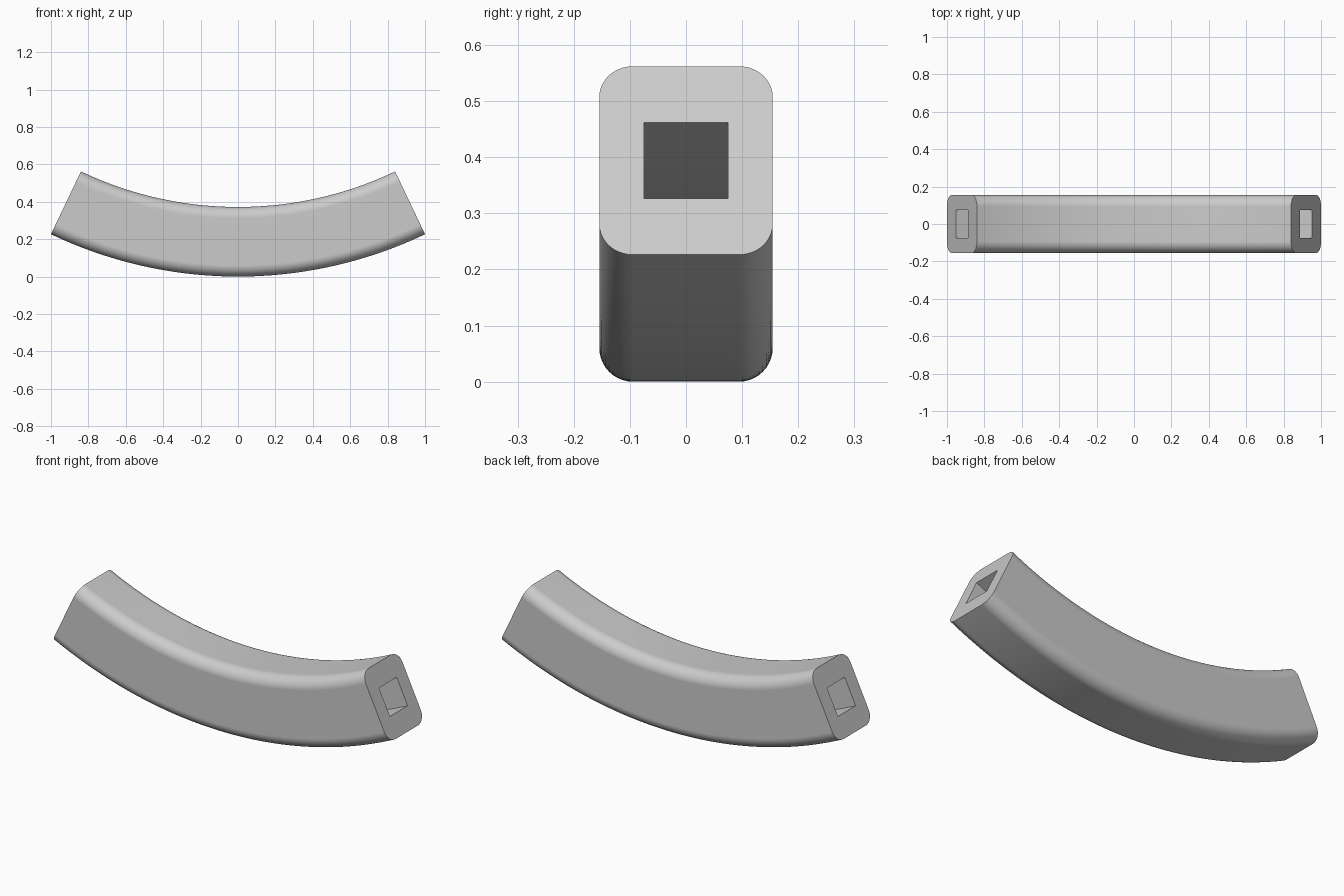
import bpy, bmesh
from math import sin, cos, pi, radians

cube = bpy.data.objects.get("Cube")
if cube:
    bpy.data.objects.remove(cube, do_unlink=True)

OUTER_R = 2.323            # radius of the underside arc
HEIGHT, WIDTH = 0.372, 0.309
CORNER = 0.06
HOLE = 0.15
HALF_ANGLE = radians(25.5)
STEPS, ARC = 48, 10

grey = bpy.data.materials.new("plain grey")
grey.use_nodes = True
colour = (0.6, 0.6, 0.6, 1)
grey.diffuse_color = colour
grey.node_tree.nodes["Principled BSDF"].inputs["Base Color"].default_value = colour


def section(width, height, radius, arc):
    """Rounded rectangle as (across, up) points, counter-clockwise."""
    points = []
    for c, (sx, sy) in enumerate([(1, 1), (-1, 1), (-1, -1), (1, -1)]):
        for i in range(arc + 1):
            a = (c + i / max(arc, 1)) * pi / 2
            points.append((sx * (width / 2 - radius) + radius * cos(a),
                           sy * (height / 2 - radius) + radius * sin(a)))
    return points


def sweep(bm, points):
    """Carry a section along the arc and return its rings of vertices."""
    rings = []
    for s in range(STEPS + 1):
        a = HALF_ANGLE * (2 * s / STEPS - 1)
        ring = []
        for y, up in points:
            r = OUTER_R - HEIGHT / 2 - up
            ring.append(bm.verts.new((r * sin(a), y, OUTER_R - r * cos(a))))
        rings.append(ring)
    for r0, r1 in zip(rings, rings[1:]):
        for i in range(len(points)):
            j = (i + 1) % len(points)
            bm.faces.new((r0[i], r0[j], r1[j], r1[i]))
    return rings


# Curved bar with a square tunnel running through it
bm = bmesh.new()
outer = sweep(bm, section(WIDTH, HEIGHT, CORNER, ARC))
inner = sweep(bm, section(HOLE, HOLE, 0, 0))

# Flat ends: a fan at each rounded corner and a quad along each side
for end in (0, -1):
    out, hole = outer[end], inner[end]
    for c in range(4):
        first = c * (ARC + 1)
        for i in range(first, first + ARC):
            bm.faces.new((out[i], out[i + 1], hole[c]))
        n = (c + 1) % 4
        bm.faces.new((out[first + ARC], out[n * (ARC + 1)], hole[n], hole[c]))

bmesh.ops.recalc_face_normals(bm, faces=bm.faces)
mesh = bpy.data.meshes.new("curved_bar")
bm.to_mesh(mesh)
bm.free()
mesh.materials.append(grey)
bar = bpy.data.objects.new("curved_bar", mesh)
bpy.context.collection.objects.link(bar)

# Smooth rounded edges, crisp ends and flat sides
bpy.ops.object.select_all(action="DESELECT")
bar.select_set(True)
bpy.context.view_layer.objects.active = bar
bpy.ops.object.shade_smooth_by_angle(angle=radians(30))
weighted = bar.modifiers.new("even shading", "WEIGHTED_NORMAL")
weighted.keep_sharp = True
